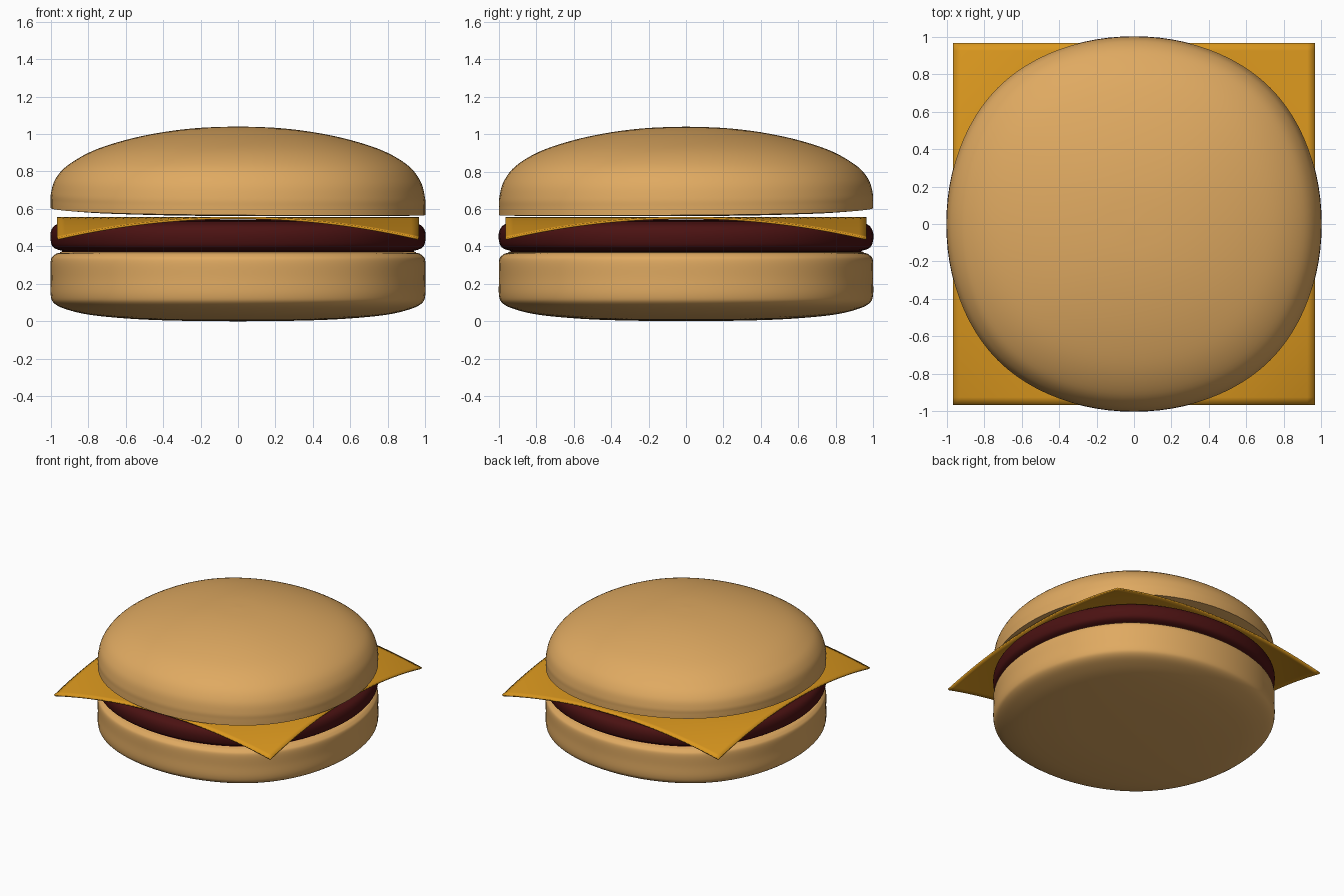
import bpy, bmesh, math
from mathutils import Vector

if "Cube" in bpy.data.objects:
    bpy.data.objects.remove(bpy.data.objects["Cube"])

SEG = 96
CORNERS = [(1, 1), (-1, 1), (-1, -1), (1, -1)]


def material(name, rgb):
    m = bpy.data.materials.new(name)
    m.diffuse_color = (*rgb, 1)
    m.use_nodes = True
    m.node_tree.nodes["Principled BSDF"].inputs["Base Color"].default_value = m.diffuse_color
    return m


def finish(name, bm, mat, angle):
    bmesh.ops.recalc_face_normals(bm, faces=bm.faces)
    me = bpy.data.meshes.new(name)
    bm.to_mesh(me)
    bm.free()
    ob = bpy.data.objects.new(name, me)
    bpy.context.collection.objects.link(ob)
    me.materials.append(mat)
    bpy.ops.object.select_all(action='DESELECT')
    ob.select_set(True)
    bpy.context.view_layer.objects.active = ob
    bpy.ops.object.shade_smooth_by_angle(angle=math.radians(angle))
    return ob


def weight(t, k):
    """Cubic B-spline weight of corner k at position t around the outline."""
    d = abs(t - k) % 4
    d = min(d, 4 - d)
    return 2 / 3 - d * d + d ** 3 / 2 if d < 1 else (2 - d) ** 3 / 6


def outline(t):
    """Slightly squarish circle, half width 1."""
    return [sum(c[a] * weight(t, k) for k, c in enumerate(CORNERS)) * 12 / 11
            for a in (0, 1)]


def smooth_curve(pts, n=5):
    """Catmull-Rom curve through profile points."""
    out = []
    for i in range(len(pts) - 1):
        p = [Vector(pts[min(max(i + j, 0), len(pts) - 1)]) for j in (-1, 0, 1, 2)]
        for s in range(n):
            u = s / n
            out.append(0.5 * (2 * p[1] + (p[2] - p[0]) * u
                       + (2 * p[0] - 5 * p[1] + 4 * p[2] - p[3]) * u * u
                       + (3 * p[1] - p[0] - 3 * p[2] + p[3]) * u ** 3))
    return out + [Vector(pts[-1])]


def round_part(name, profile, mat, lift=None):
    """Sweep an (r, z) profile, from axis to axis, round the outline."""
    bm = bmesh.new()
    rings = []
    for r, z in profile:
        if r < 1e-4:
            rings.append([bm.verts.new((0, 0, z))] * SEG)
            continue
        ring = []
        for i in range(SEG):
            t = 4 * i / SEG
            x, y = outline(t)
            ring.append(bm.verts.new((r * x, r * y, z + (lift(r, z, t) if lift else 0))))
        rings.append(ring)
    for a, b in zip(rings, rings[1:]):
        for i in range(SEG):
            j = (i + 1) % SEG
            bm.faces.new(list(dict.fromkeys((a[i], a[j], b[j], b[i]))))
    return finish(name, bm, mat, 50)


bun = material("bun", (0.74, 0.40, 0.12))
meat = material("meat", (0.07, 0.006, 0.006))
cheese_mat = material("cheese", (0.70, 0.31, 0.013))

# Bottom bun
round_part("bottom_bun", smooth_curve([
    (0, 0), (0.3, 0.003), (0.55, 0.012), (0.78, 0.033), (0.91, 0.062), (0.98, 0.095),
    (1, 0.14), (1, 0.23), (1, 0.32), (0.985, 0.35), (0.95, 0.366), (0.85, 0.37), (0, 0.37)]), bun)

# Patty
round_part("patty", smooth_curve([
    (0, 0.37), (0.86, 0.37), (0.94, 0.377), (0.985, 0.395), (1, 0.43),
    (1, 0.475), (0.98, 0.51), (0.93, 0.53), (0.84, 0.54), (0, 0.543)]), meat)

# Cheese slice with drooping corners
H = 0.965
bm = bmesh.new()
bmesh.ops.create_grid(bm, x_segments=48, y_segments=48, size=H)
for v in bm.verts:
    s = max(abs(v.co.x) + abs(v.co.y) - H, 0) / H
    v.co.z = 0.558 - 0.112 * s ** 2
cheese = finish("cheese_slice", bm, cheese_mat, 40)
solid = cheese.modifiers.new("thickness", 'SOLIDIFY')
solid.thickness = 0.012
solid.offset = -1

# Top bun, with its back left lower corner slightly raised
def raise_corner(r, z, t):
    return 0.085 * weight(t, 1) * r * r * max(0, min(1, (0.85 - z) / 0.29))


dome = smooth_curve([
    (1, 0.565), (1, 0.61), (0.998, 0.66), (0.975, 0.745), (0.91, 0.83), (0.78, 0.908),
    (0.6, 0.968), (0.4, 1.01), (0.2, 1.033), (0, 1.04)])
base = [Vector((r, 0.562)) for r in (0, 0.25, 0.5, 0.75, 0.9)]
round_part("top_bun", base + dome, bun, raise_corner)
